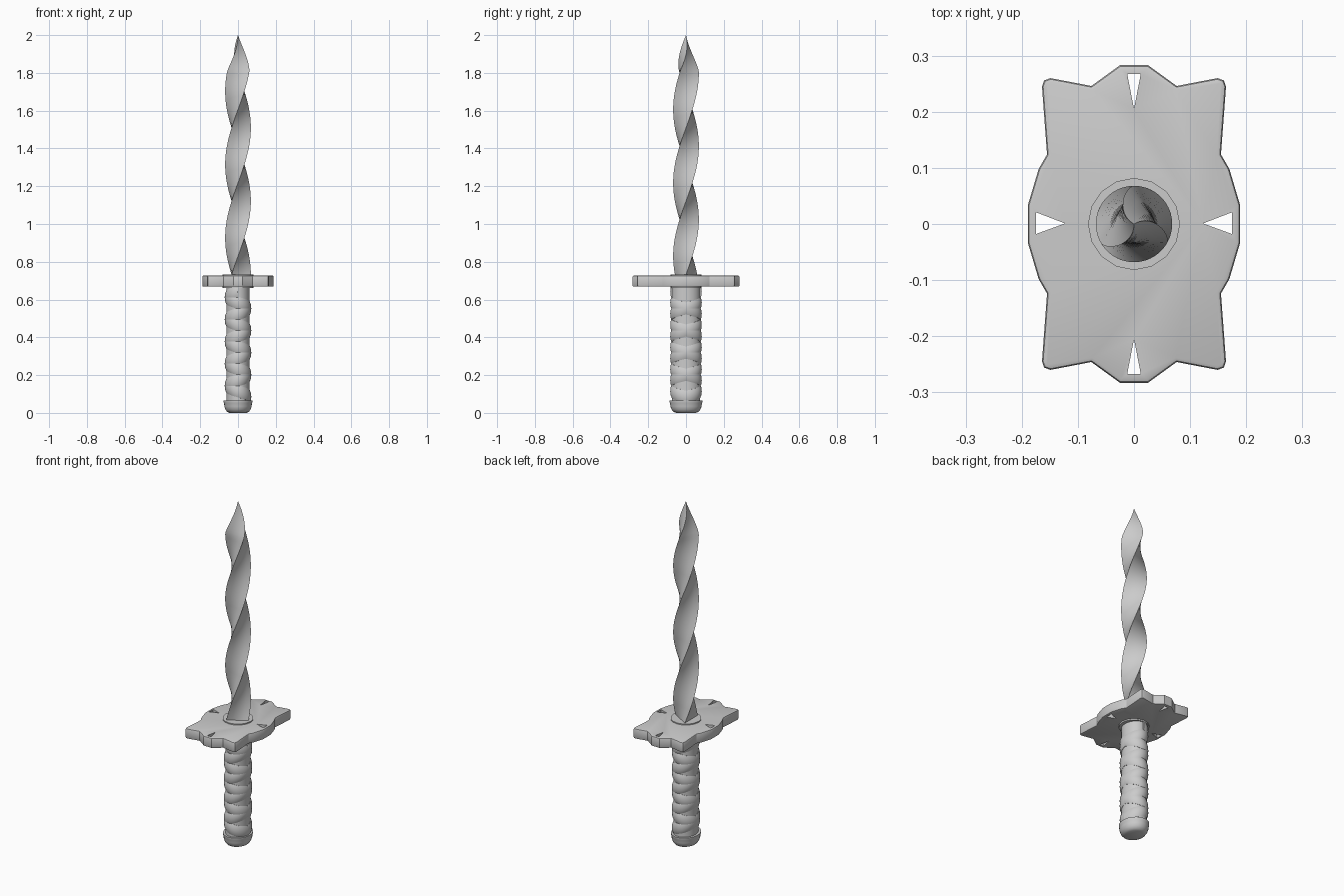
import bpy, bmesh
from math import sin, cos, pi, radians

if "Cube" in bpy.data.objects:
    bpy.data.objects.remove(bpy.data.objects["Cube"])


def make_object(name, bm, smooth_angle=None):
    bmesh.ops.recalc_face_normals(bm, faces=bm.faces)
    mesh = bpy.data.meshes.new(name)
    bm.to_mesh(mesh)
    bm.free()
    ob = bpy.data.objects.new(name, mesh)
    bpy.context.collection.objects.link(ob)
    if smooth_angle:
        bpy.ops.object.select_all(action='DESELECT')
        ob.select_set(True)
        bpy.context.view_layer.objects.active = ob
        bpy.ops.object.shade_smooth_by_angle(angle=radians(smooth_angle))
    return ob


def loft(bm, rings, caps=True):
    """Skin a list of closed point rings."""
    rows = [[bm.verts.new(p) for p in ring] for ring in rings]
    n = len(rows[0])
    for a, b in zip(rows, rows[1:]):
        for i in range(n):
            j = (i + 1) % n
            bm.faces.new((a[i], a[j], b[j], b[i]))
    if caps:
        bm.faces.new(rows[0][::-1])
        bm.faces.new(rows[-1])


def oval(rx, ry, z, n):
    return [(rx * cos(2 * pi * i / n), ry * sin(2 * pi * i / n), z) for i in range(n)]


def prism(bm, outline, z0, z1):
    loft(bm, [[(x, y, z) for x, y in outline] for z in (z0, z1)])


# Blade: three-edged section, twisted as it rises, tapering to a point
def blade_ring(z):
    r = 0.068
    if z > 1.81:
        t = (z - 1.81) / 0.19
        r *= max(1 - t ** 1.15, 0.005)
    turn = pi + (z - 1.315) * (2 * pi / 3) / 0.388
    ring = []
    for k in range(3):
        a, b = turn + k * 2 * pi / 3, turn + (k + 1) * 2 * pi / 3
        for t in (0, 0.25, 0.5, 0.75):
            ring.append((r * (cos(a) * (1 - t) + cos(b) * t),
                         r * (sin(a) * (1 - t) + sin(b) * t), z))
    return ring


bm = bmesh.new()
loft(bm, [blade_ring(0.70 + 1.30 * i / 80) for i in range(81)])
make_object("blade", bm, 35)

# Collar between guard and blade
bm = bmesh.new()
loft(bm, [oval(0.082, 0.082, z, 16) for z in (0.66, 0.733)])
make_object("collar", bm, 30)

# Guard: quarter outline mirrored around, bevelled, with four pierced wedges
quarter = [(0.189, 0.034), (0.170, 0.098), (0.155, 0.124), (0.164, 0.245),
           (0.160, 0.256), (0.149, 0.260), (0.076, 0.246), (0.025, 0.283)]
half = quarter + [(-x, y) for x, y in reversed(quarter)]
outline = half + [(x, -y) for x, y in reversed(half)]
bm = bmesh.new()
prism(bm, outline, 0.668, 0.727)
guard = make_object("guard", bm)
bevel = guard.modifiers.new("soft_edge", 'BEVEL')
bevel.width = 0.007
bevel.segments = 2
bevel.limit_method = 'ANGLE'
bevel.angle_limit = radians(60)

bm = bmesh.new()
for s in (1, -1):
    prism(bm, [(-0.012, s * 0.267), (0.012, s * 0.267), (0, s * 0.205)], 0.6, 0.8)
    prism(bm, [(s * 0.175, -0.018), (s * 0.175, 0.021), (s * 0.123, 0.001)], 0.6, 0.8)
cutter = make_object("guard_cutter", bm)
cutter.hide_render = True
cut = guard.modifiers.new("piercing", 'BOOLEAN')
cut.object = cutter
cut.operation = 'DIFFERENCE'
cut.solver = 'EXACT'
bpy.ops.object.select_all(action='DESELECT')
guard.select_set(True)
bpy.context.view_layer.objects.active = guard
for name in ("soft_edge", "piercing"):
    bpy.ops.object.modifier_apply(modifier=name)
bpy.data.objects.remove(cutter)
bpy.ops.object.shade_smooth_by_angle(angle=radians(30))

# Handle core
bm = bmesh.new()
loft(bm, [oval(0.062, 0.075, z, 32) for z in (0.05, 0.67)])
make_object("handle_core", bm, 30)

# Handle wrap: two flattened bands winding in opposite directions
PITCH, STEPS = 0.117, 32
for name, hand in (("wrap_right", 1), ("wrap_left", -1)):
    rings = []
    for i in range(int(STEPS * 4.75) + 1):
        a = hand * 2 * pi * i / STEPS
        z = 0.085 + PITCH * i / STEPS
        ring = []
        for k in range(10):
            b = 2 * pi * k / 10
            d = 0.0105 * cos(b)
            ring.append(((0.060 + d) * cos(a), (0.073 + d) * sin(a),
                         z + 0.034 * sin(b)))
        rings.append(ring)
    bm = bmesh.new()
    loft(bm, rings)
    make_object(name, bm, 45)

# Pommel: oval rounded cap with a slightly flared rim
profile = [(0.60, 0.0), (0.76, 0.006), (0.88, 0.018), (0.95, 0.035),
           (0.965, 0.05), (1.0, 0.056), (1.0, 0.066), (0.85, 0.066)]
bm = bmesh.new()
loft(bm, [oval(0.076 * r, 0.087 * r, z, 32) for r, z in profile])
make_object("pommel", bm, 40)
